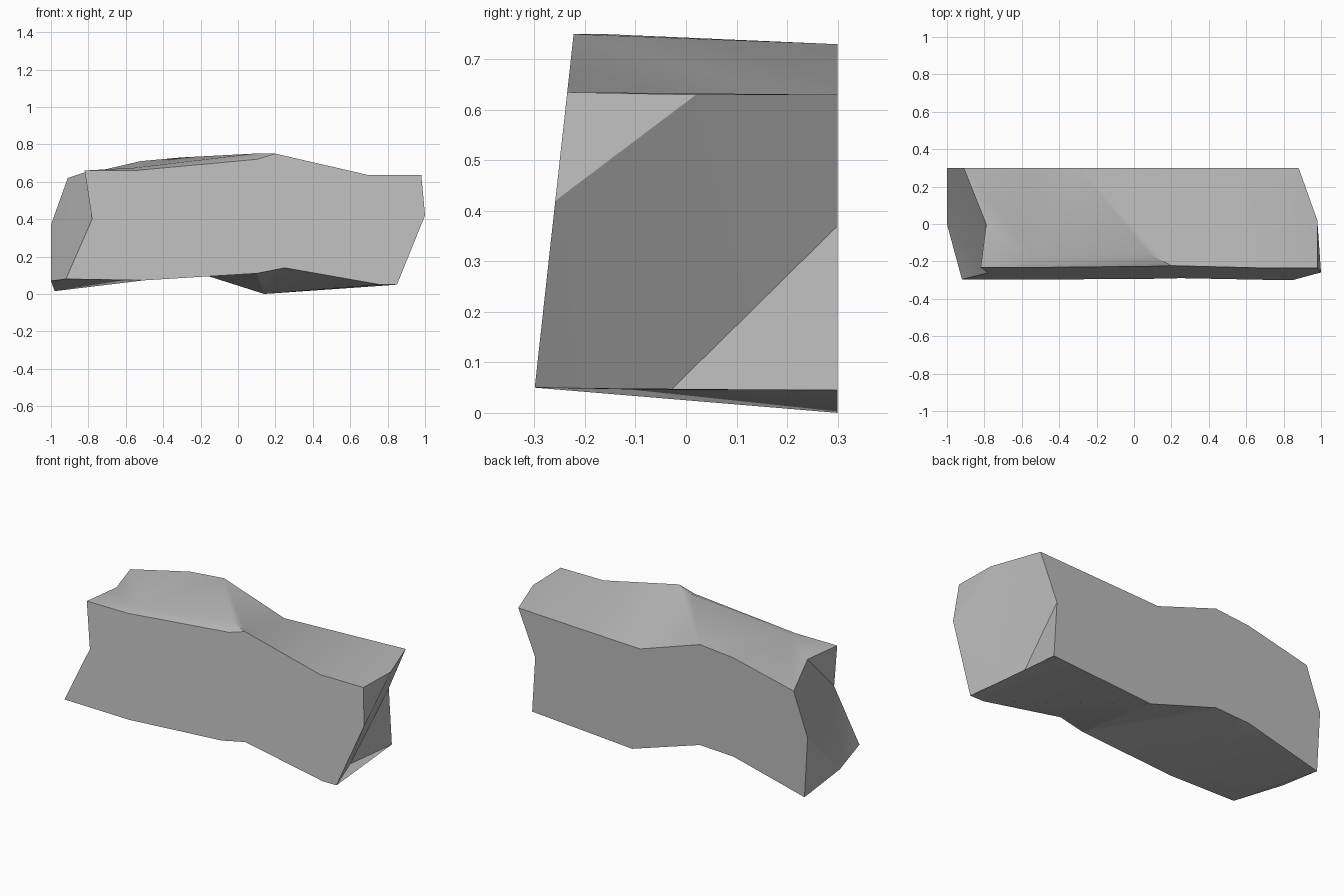
import bpy
import bmesh
import math

cube = bpy.data.objects.get("Cube")
if cube:
    bpy.data.objects.remove(cube, do_unlink=True)

stone = bpy.data.materials.new("grey_stone")
stone.use_nodes = True
GREY = (0.5, 0.5, 0.5, 1)
stone.diffuse_color = GREY
stone.node_tree.nodes["Principled BSDF"].inputs["Base Color"].default_value = GREY

bm = bmesh.new()
vert = lambda *co: bm.verts.new(co)
face = lambda *vs: bm.faces.new(vs)


def back(x, z):
    return vert(x, 0.3, z)


def front(x, z):
    # the front leans backwards with height
    return vert(x, -0.305 + 0.11 * z, z)


def zipper(a, b, steps):
    """Triangles between two rails, advancing along a or b at each step."""
    i = j = 0
    for s in steps:
        if s == "a":
            face(a[i], a[i + 1], b[j])
            i += 1
        else:
            face(a[i], b[j + 1], b[j])
            j += 1


def wall(top, bottom, left, right):
    """Quads between two rails, with a bent edge at each end."""
    face(top[0], left, bottom[0], bottom[1], top[1])
    for k in range(1, len(top) - 2):
        face(top[k], bottom[k], bottom[k + 1], top[k + 1])
    face(top[-2], bottom[-2], bottom[-1], right, top[-1])


# Long edges of the slab, from its -x end to its +x end
back_top = [back(*p) for p in ((-.91, .62), (-.52, .71), (-.3, .73), (.09, .6), (.88, .63))]
back_low = [back(*p) for p in ((-.98, .015), (-.52, .13), (-.3, .14), (.14, 0), (.79, .045))]
front_top = [front(*p) for p in
             ((-.82, .66), (-.55, .66), (.1, .72), (.2, .75), (.7, .635), (.98, .635))]
front_low = [front(*p) for p in
             ((-.92, .08), (-.5, .073), (.1, .11), (.25, .14), (.76, .05), (.85, .05))]

# Corners of the broken ends
lb, rb = back(-1, .37), back(.77, .37)
lf, rf = front(-.78, .4), front(1, .42)
lt, rt = vert(-.79, 0, .66), vert(.98, .02, .63)
ll, rl = vert(-1, 0, .07), vert(.75, -.03, .045)

# Front and back walls
wall(front_top, front_low, lf, rf)
wall(back_top, back_low, lb, rb)

# Top with its diagonal ridge, and the narrow ledge in front
inner = [lt, vert(-.55, -.17, .675), vert(.08, -.16, .75), front_top[3]]
zipper(back_top, inner + [front_top[4], rt], "baabbabab")
for k in range(2):
    face(inner[k], front_top[k], front_top[k + 1], inner[k + 1])
face(inner[2], front_top[2], front_top[3])
face(rt, front_top[4], front_top[5])

# Underside
zipper(back_low, [ll] + front_low + [rl], "bbaababbabb")

# Broken ends
for tri in ((lt, back_top[0], lb), (lt, lb, ll), (lb, back_low[0], ll),
            (lt, ll, lf), (ll, front_low[0], lf), (lt, lf, front_top[0]),
            (rt, back_top[-1], rb), (rb, back_low[-1], rl), (rt, rf, front_top[-1]),
            (rt, rb, rl, front_low[-1], rf)):
    face(*tri)

bmesh.ops.triangulate(bm, faces=[f for f in bm.faces if len(f.verts) > 3])
bmesh.ops.recalc_face_normals(bm, faces=bm.faces)
mesh = bpy.data.meshes.new("rock_slab")
bm.to_mesh(mesh)
bm.free()
mesh.materials.append(stone)
slab = bpy.data.objects.new("rock_slab", mesh)
bpy.context.collection.objects.link(slab)

# Soft shading with sharp main edges
bpy.ops.object.select_all(action="DESELECT")
slab.select_set(True)
bpy.context.view_layer.objects.active = slab
bpy.ops.object.shade_smooth_by_angle(angle=math.radians(25))
